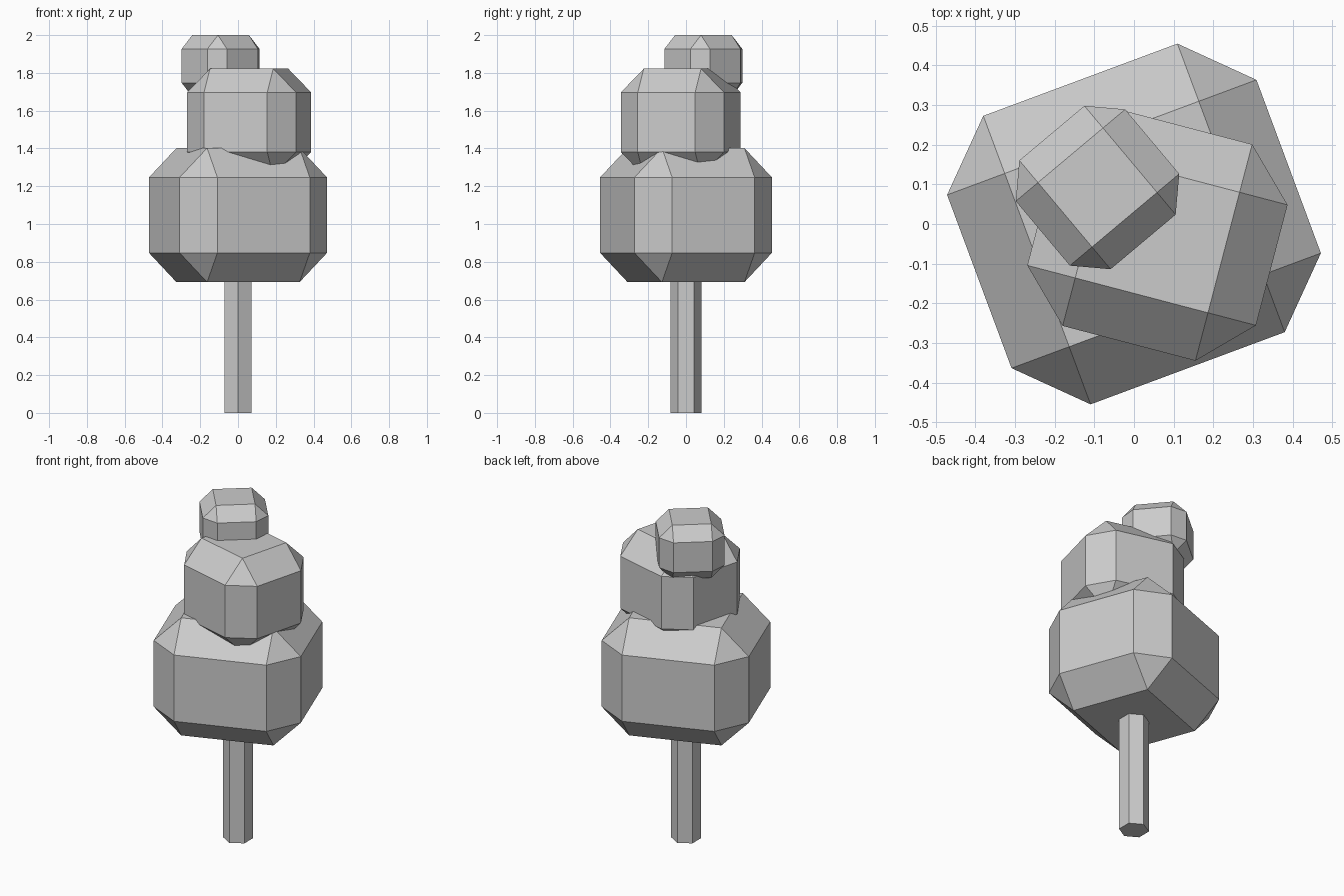
import bpy, bmesh, math

if "Cube" in bpy.data.objects:
    bpy.data.objects.remove(bpy.data.objects["Cube"])

grey = bpy.data.materials.new("light grey")
grey.diffuse_color = (0.6, 0.6, 0.6, 1.0)
grey.use_nodes = True
grey.node_tree.nodes["Principled BSDF"].inputs["Base Color"].default_value = grey.diffuse_color


def finish(name, bm):
    """Turn a bmesh into a flat-shaded object."""
    bmesh.ops.recalc_face_normals(bm, faces=bm.faces[:])
    mesh = bpy.data.meshes.new(name)
    bm.to_mesh(mesh)
    bm.free()
    mesh.materials.append(grey)
    obj = bpy.data.objects.new(name, mesh)
    bpy.context.collection.objects.link(obj)
    return obj


def foliage_block(name, center, half, cut, turn):
    """Box with every edge chamfered once, turned about z."""
    bm = bmesh.new()
    bmesh.ops.create_cube(bm, size=2)
    bmesh.ops.scale(bm, vec=half, verts=bm.verts[:])
    bmesh.ops.bevel(bm, geom=bm.edges[:], offset=cut, offset_type='OFFSET',
                    segments=1, affect='EDGES', profile=0.5)
    obj = finish(name, bm)
    obj.location = center
    obj.rotation_euler.z = math.radians(turn)
    return obj


# Three chamfered foliage blocks, from the largest to the smallest
foliage_block("lower_foliage", (0, 0, 1.047), (0.416, 0.388, 0.355), 0.155, 20.4)
foliage_block("middle_foliage", (0.059, -0.028, 1.539), (0.298, 0.282, 0.283), 0.125, -14.7)
foliage_block("top_foliage", (-0.092, 0.092, 1.837), (0.180, 0.179, 0.163), 0.073, 40)

# Six-sided trunk, with corners on the y axis
TRUNK_HEIGHT = 0.8
bm = bmesh.new()
ring = [bm.verts.new((0.083 * math.sin(i * math.pi / 3),
                      0.083 * math.cos(i * math.pi / 3), 0)) for i in range(6)]
base = bm.faces.new(ring)
top = bmesh.ops.extrude_face_region(bm, geom=[base], use_keep_orig=True)
bmesh.ops.translate(bm, vec=(0, 0, TRUNK_HEIGHT),
                    verts=[v for v in top["geom"] if isinstance(v, bmesh.types.BMVert)])
finish("trunk", bm)
